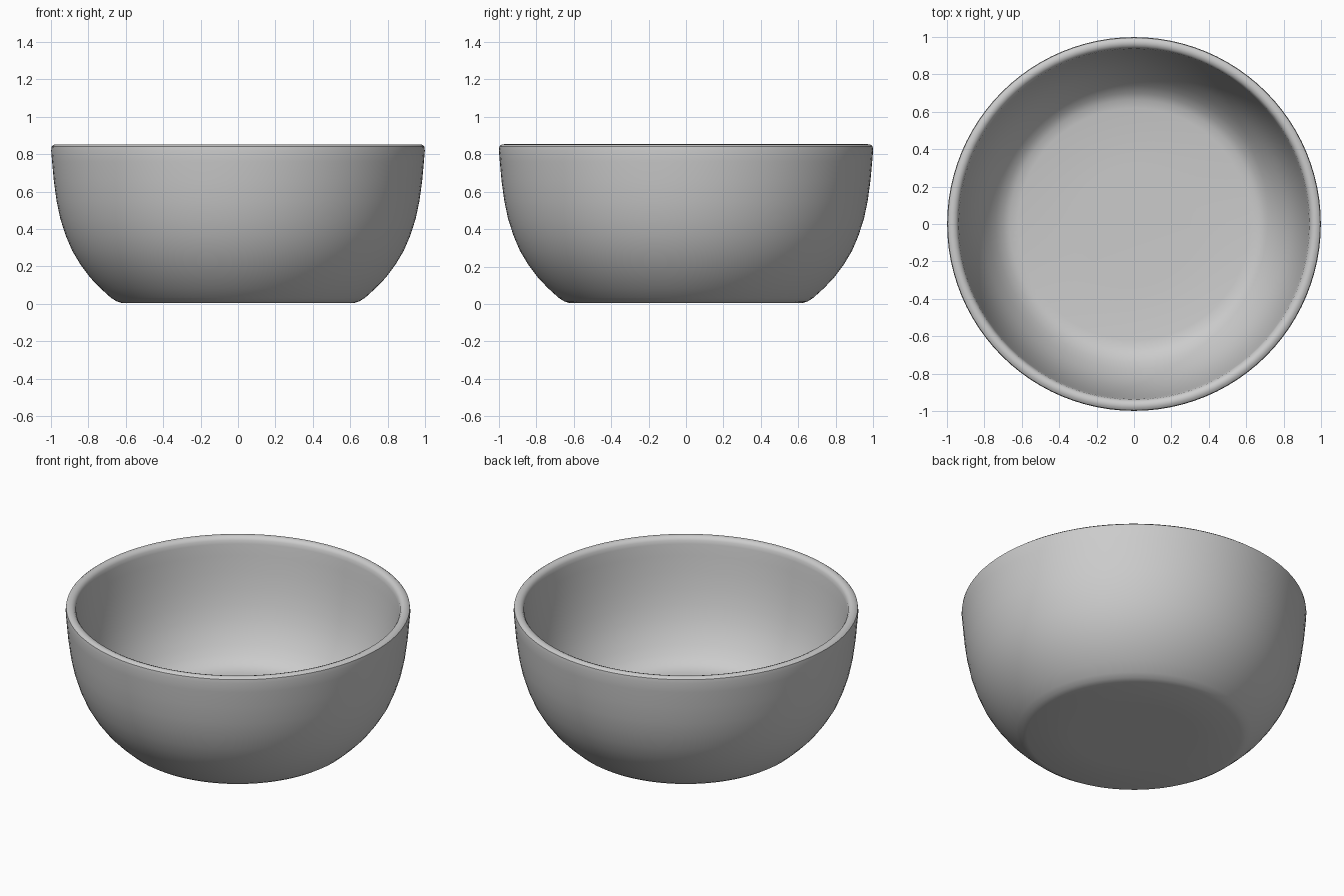
import bpy, bmesh, math
from mathutils import Vector

if "Cube" in bpy.data.objects:
    bpy.data.objects.remove(bpy.data.objects["Cube"])

# Bowl cross-section (radius, height): underside, outer wall, rounded rim, inner wall, floor
profile = [
    (0.0, 0.005), (0.35, 0.005), (0.62, 0.004), (0.65, 0.014), (0.68, 0.033),
    (0.735, 0.083), (0.79, 0.14), (0.842, 0.21), (0.887, 0.285), (0.921, 0.365),
    (0.95, 0.455), (0.97, 0.55), (0.985, 0.66), (0.994, 0.76), (0.999, 0.82),
    (0.996, 0.842), (0.983, 0.852), (0.966, 0.853), (0.95, 0.847),
    (0.94, 0.832), (0.936, 0.81), (0.928, 0.74), (0.914, 0.64), (0.896, 0.54),
    (0.873, 0.45), (0.846, 0.37), (0.812, 0.298), (0.775, 0.238), (0.74, 0.192),
    (0.70, 0.155), (0.665, 0.138), (0.62, 0.13), (0.30, 0.127), (0.0, 0.127),
]

# Revolve the cross-section around z
bm = bmesh.new()
verts = [bm.verts.new((r, 0, z)) for r, z in profile]
edges = [bm.edges.new(pair) for pair in zip(verts, verts[1:])]
bmesh.ops.spin(bm, geom=verts + edges, axis=Vector((0, 0, 1)), cent=Vector(),
               steps=96, angle=math.tau, use_merge=False)
bmesh.ops.remove_doubles(bm, verts=bm.verts, dist=0.0005)
bmesh.ops.recalc_face_normals(bm, faces=bm.faces)

mesh = bpy.data.meshes.new("bowl")
bm.to_mesh(mesh)
bm.free()
bowl = bpy.data.objects.new("bowl", mesh)
bpy.context.collection.objects.link(bowl)

# Smooth ceramic-like shading
bpy.context.view_layer.objects.active = bowl
bowl.select_set(True)
bpy.ops.object.shade_smooth_by_angle(angle=math.radians(40))
